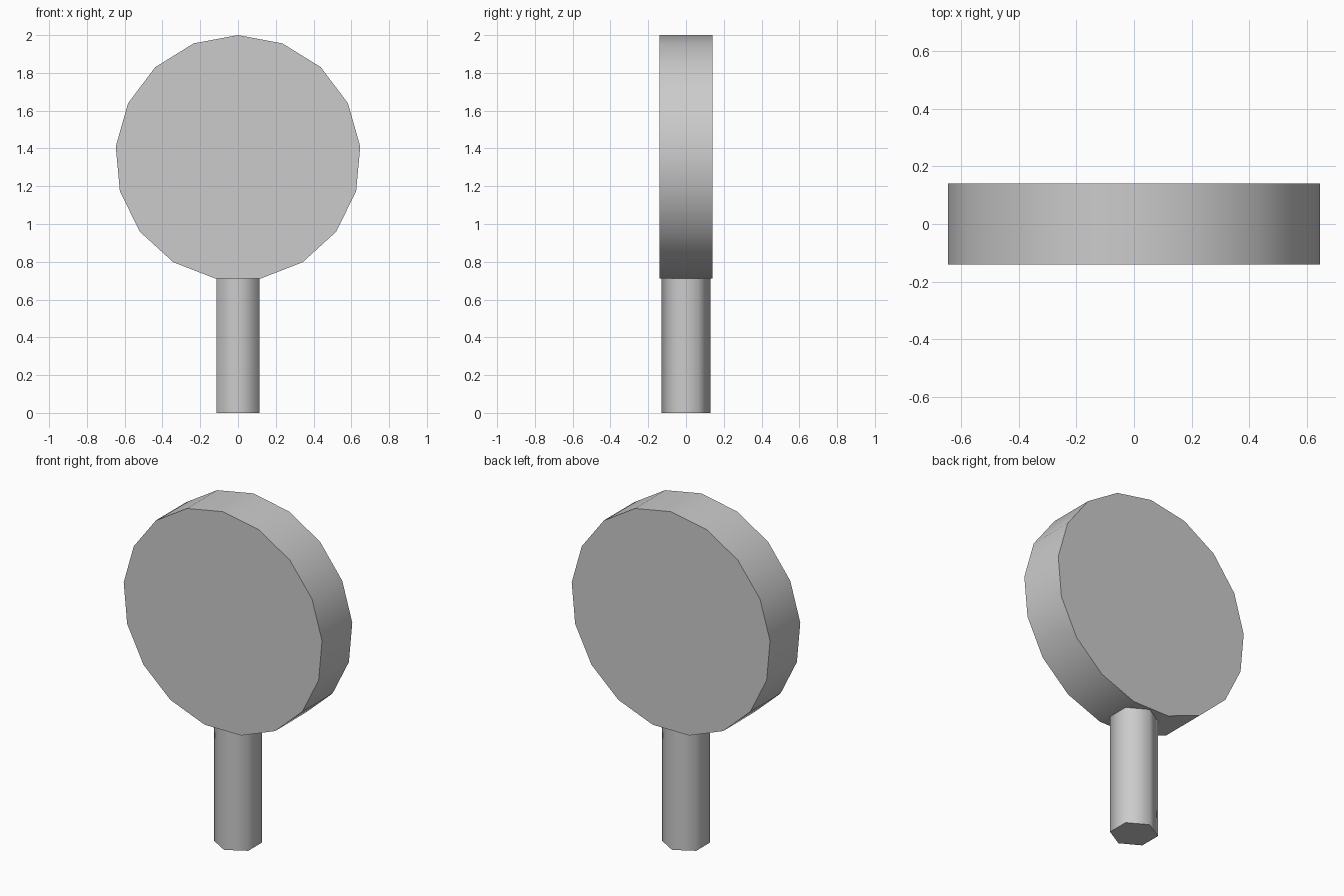
import bpy
import math

cube = bpy.data.objects.get("Cube")
if cube:
    bpy.data.objects.remove(cube, do_unlink=True)

# Single plain grey
grey = bpy.data.materials.new("plain_grey")
grey.use_nodes = True
colour = (0.6, 0.6, 0.6, 1)
grey.diffuse_color = colour
grey.node_tree.nodes["Principled BSDF"].inputs["Base Color"].default_value = colour


def prism(name, sides, radius, depth, z, rotation):
    """Smooth-sided cylinder with crisp caps."""
    bpy.ops.mesh.primitive_cylinder_add(
        vertices=sides, radius=radius, depth=depth,
        location=(0, 0, z), rotation=rotation)
    obj = bpy.context.object
    obj.name = name
    obj.data.materials.append(grey)
    bpy.ops.object.transform_apply(location=False, rotation=True, scale=False)
    bpy.ops.object.shade_smooth_by_angle(angle=math.radians(65))
    return obj


# Upright disc, one corner at the top and a flat side at the bottom
radius = 0.65
centre = 2 - radius
disc_bottom = centre - radius * math.cos(math.pi / 17)
prism("disc_head", 17, radius, 0.282, centre, (math.radians(90), 0, 0))

# Hexagonal handle with corners towards front and back
prism("handle", 6, 0.13, disc_bottom, disc_bottom / 2, (0, 0, 0))
